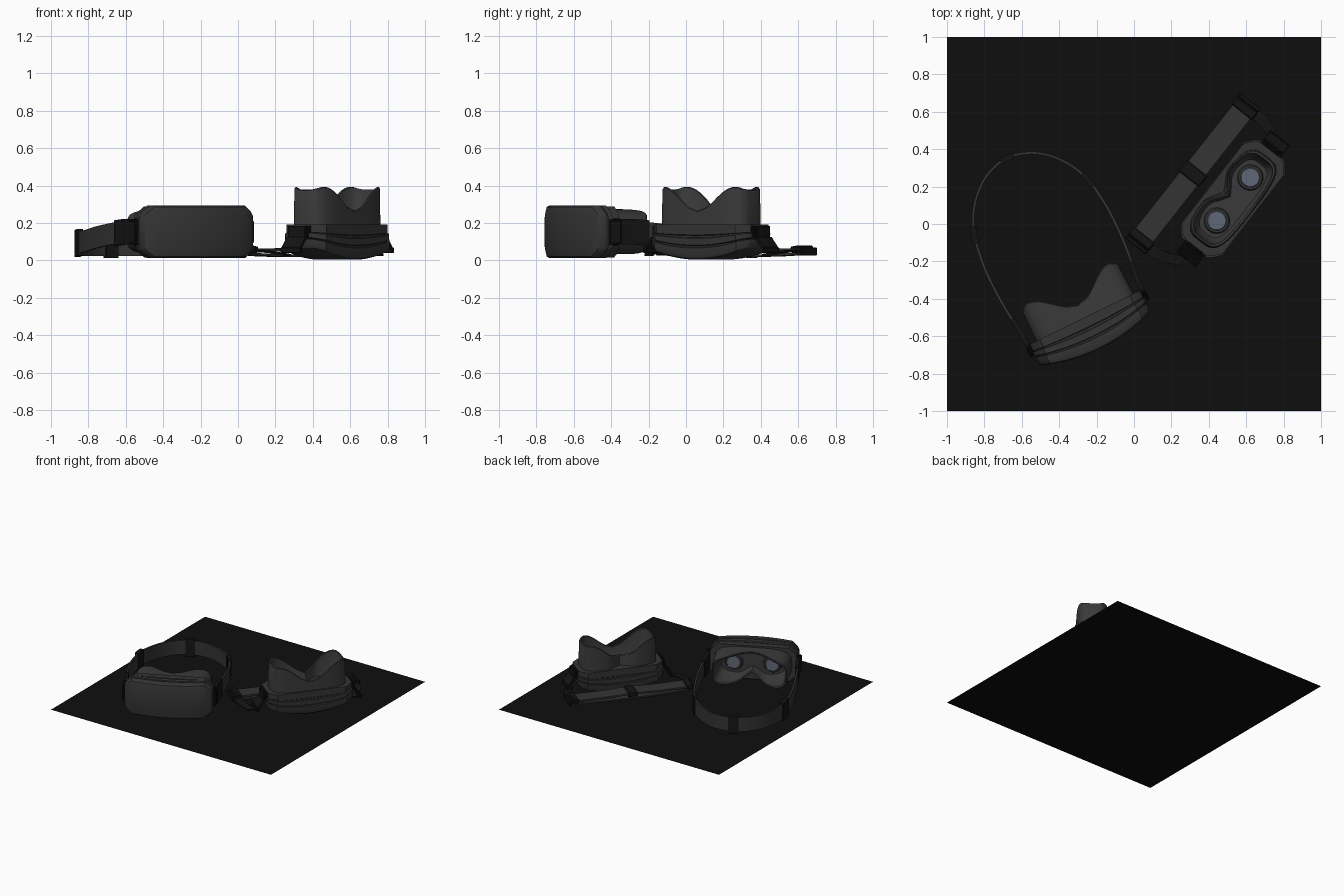
import bpy, bmesh, math
from mathutils import Vector, Matrix

if "Cube" in bpy.data.objects:
    bpy.data.objects.remove(bpy.data.objects["Cube"])


def material(name, rgb):
    m = bpy.data.materials.new(name)
    m.diffuse_color = (*rgb, 1)
    m.use_nodes = True
    m.node_tree.nodes["Principled BSDF"].inputs["Base Color"].default_value = m.diffuse_color
    return m


FLOOR = material("floor black", (0.0045, 0.0045, 0.0045))
SHELL = material("shell grey", (0.036, 0.036, 0.036))
FOAM = material("foam grey", (0.042, 0.042, 0.042))
STRAP = material("strap grey", (0.034, 0.034, 0.034))
BLACK = material("buckle black", (0.007, 0.007, 0.007))
LENS = material("lens glass", (0.12, 0.14, 0.18))


def frame(x, y, z, origin):
    m = Matrix((x, y, z)).transposed().to_4x4()
    m.translation = Vector(origin)
    return m


def finish(bm, name, mat, M):
    bmesh.ops.recalc_face_normals(bm, faces=bm.faces)
    me = bpy.data.meshes.new(name)
    bm.to_mesh(me)
    bm.free()
    me.materials.append(mat)
    ob = bpy.data.objects.new(name, me)
    ob.matrix_world = M
    bpy.context.collection.objects.link(ob)
    return ob


def loft(bm, rings):
    vs = [[bm.verts.new(p) for p in r] for r in rings]
    n = len(vs[0])
    for a, b in zip(vs, vs[1:]):
        for i in range(n):
            bm.faces.new((a[i], a[(i + 1) % n], b[(i + 1) % n], b[i]))
    return vs


def spline(pts, steps=8):
    """Smooth path through the points"""
    P = [Vector(p) for p in pts]
    P = [2 * P[0] - P[1]] + P + [2 * P[-1] - P[-2]]
    out = []
    for i in range(1, len(P) - 2):
        a, b, c, d = P[i - 1:i + 3]
        for k in range(steps):
            t = k / steps
            out.append(0.5 * (2 * b + (c - a) * t + (2 * a - 5 * b + 4 * c - d) * t * t
                              + (3 * b - a - 3 * c + d) * t ** 3))
    return out + [P[-2]]


def ribbon(name, path, half, thick, mat, M, wide=(0, 1, 0)):
    """Flat band along a path; wide is the direction of its width"""
    bm, rings, w = bmesh.new(), [], Vector(wide)
    for i, p in enumerate(path):
        t = path[min(i + 1, len(path) - 1)] - path[max(i - 1, 0)]
        n = t.cross(w).normalized() * thick / 2
        rings.append([p + w * half + n, p - w * half + n, p - w * half - n, p + w * half - n])
    vs = loft(bm, rings)
    bm.faces.new(vs[0])
    bm.faces.new(vs[-1])
    return finish(bm, name, mat, M)


def box(name, c, s, mat, M, tilt=0):
    bm = bmesh.new()
    bmesh.ops.create_cube(bm, size=1)
    bmesh.ops.scale(bm, vec=s, verts=bm.verts)
    bmesh.ops.bevel(bm, geom=bm.edges[:], offset=min(s) * 0.2, segments=1, affect='EDGES')
    T = Matrix.Translation(c) @ Matrix.Rotation(tilt, 4, 'Y')
    bmesh.ops.transform(bm, matrix=T, verts=bm.verts)
    return finish(bm, name, mat, M)


def disc(name, c, r, h, mat, M, top=0.9):
    bm = bmesh.new()
    bmesh.ops.create_cone(bm, cap_ends=True, segments=32, radius1=r, radius2=r * top, depth=h)
    bmesh.ops.translate(bm, vec=c, verts=bm.verts)
    return finish(bm, name, mat, M)


K = 14


def shell_ring(a, b, c, d, bow):
    """Chamfered rectangle, bowed back toward its ends"""
    xs = [-(a - c) + 2 * (a - c) * i / K for i in range(K + 1)]
    side = b - c
    pts = [(x, b) for x in xs] + [(a - c * .25, side + c * .4), (a, side), (a, -side),
                                  (a - c * .25, -side - c * .4)]
    pts += [(x, -b) for x in reversed(xs)] + [(-a + c * .25, -side - c * .4), (-a, -side),
                                              (-a, side), (-a + c * .25, side + c * .4)]
    return [(x, y, d + bow * (x / 0.33) ** 2) for x, y in pts]


def foam_ring(a, b, notch, depth):
    """Rounded face outline with a nose notch; depth is a function of x"""
    out = []
    for i in range(96):
        t = 2 * math.pi * i / 96
        c, s = math.cos(t), math.sin(t)
        x = a * math.copysign(abs(c) ** 0.55, c)
        y = b * math.copysign(abs(s) ** 0.55, s)
        if s < 0:
            y += notch * math.exp(-(x / 0.065) ** 2)
        out.append((x, y, depth(x)))
    return out


def rim(x):
    return 0.262 + 0.128 * math.sin(math.pi / 2 * min(1, abs(x) / 0.24)) ** 2 \
        - 0.025 * max(0, (abs(x) - 0.24) / 0.045) ** 2


def headset(tag, M):
    # layered shell with grooves
    bm = bmesh.new()
    vs = loft(bm, [shell_ring(*s) for s in (
        (.300, .115, .04, .000, .058), (.322, .133, .05, .006, .060), (.330, .140, .055, .022, .060),
        (.332, .140, .055, .062, .048), (.318, .130, .055, .066, .044), (.318, .130, .055, .074, .040),
        (.332, .140, .060, .078, .040), (.334, .140, .060, .114, .028), (.318, .130, .060, .118, .024),
        (.318, .130, .060, .128, .018), (.326, .136, .060, .133, .014), (.326, .136, .060, .187, .0))])
    for r in (vs[0], vs[-1]):
        n = len(r)
        top = r[n - 2:] + r[:K + 3]
        bottom = [r[n - 3]] + [r[n - 4 - i] for i in range(K + 4)]
        for i in range(K + 4):
            f = [top[i], top[i + 1], bottom[i + 1], bottom[i]]
            bm.faces.new(f)
    finish(bm, tag + "_shell", SHELL, M)

    # face foam with curved rim, nose notch and inner funnel
    bm = bmesh.new()
    vs = loft(bm, [foam_ring(.290, .124, .06, lambda x: .18),
                   foam_ring(.286, .122, .075, lambda x: rim(x) - .006),
                   foam_ring(.280, .117, .078, rim),
                   foam_ring(.270, .108, .080, lambda x: rim(x) - .004),
                   foam_ring(.250, .096, .075, lambda x: .215),
                   foam_ring(.235, .088, .070, lambda x: .195)])
    bm.faces.new(vs[-1])
    finish(bm, tag + "_face_foam", FOAM, M)

    # lenses in their rings
    for s in (-1, 1):
        disc(tag + "_lens_ring", (s * .146, 0.003, .201), .070, .014, SHELL, M)
        disc(tag + "_lens", (s * .146, 0.003, .207), .057, .014, LENS, M, 0.85)
        # ribbed strap mount on the side
        for k in range(4):
            box(tag + "_mount_rib", (s * (.325 + .009 * k), 0, .15), (.007, .15 - .012 * k, .06),
                BLACK, M)
        box(tag + "_mount_core", (s * .335, 0, .15), (.04, .09, .04), BLACK, M)


# floor
bm = bmesh.new()
bmesh.ops.create_grid(bm, x_segments=1, y_segments=1, size=1)
finish(bm, "floor", FLOOR, Matrix())

# upright headset, facing front right
a = math.radians(26)
u, v, up = Vector((math.cos(a), math.sin(a), 0)), Vector((-math.sin(a), math.cos(a), 0)), Vector((0, 0, 1))
A = frame(-u, up, v, Vector((-0.28, -0.465, 0.153)) - v * 0.225)
headset("upright", A)

# strap loop behind it
half = [(.340, 0, .16), (.343, 0, .27), (.360, -.012, .40), (.368, -.03, .56), (.362, -.048, .70),
        (.335, -.06, .85), (.28, -.068, .965), (.195, -.07, 1.06), (.10, -.07, 1.115)]
loop = spline(half + [(0, -.07, 1.135)] + [(-x, y, z) for x, y, z in reversed(half)])
n = len(loop)
ribbon("upright_strap", loop[8:n - 8], .058, .014, STRAP, A)
for name, i, j in (("rear_buckle", n // 2 - 3, n // 2 + 4), ("left_buckle", 37, 43),
                   ("right_buckle", n - 43, n - 37)):
    ribbon("upright_" + name, loop[i:j], .071, .032, BLACK, A)
for name, i, j in (("left_clip", 2, 14), ("right_clip", n - 14, n - 2)):
    ribbon("upright_" + name, loop[i:j], .068, .026, BLACK, A)

# headset lying on its front
yb = Vector((0.79, -0.613, 0)).normalized()
B = frame(yb.cross(up), yb, up, (0.53, 0.135, 0.004))
headset("lying", B)
for s in (-1, 1):
    box("lying_clip", (s * .375, 0, .09), (.075, .13, .018), BLACK, B, s * 0.9)
    box("lying_clip_bar", (s * .402, 0, .05), (.018, .135, .03), BLACK, B)

# folded strap lying beside it
e = Vector((0.62, 0.785, 0)).normalized()
S = frame(e, up.cross(e), up, (0.315, 0.27, 0))
top = spline([(-.45, 0, .058), (-.2, 0, .056), (0, 0, .062), (.2, 0, .056), (.45, 0, .058)])
ribbon("folded_strap_top", top, .060, .014, STRAP, S)
low = spline([(-.45, 0, .036), (-.2, 0, .026), (.2, 0, .026), (.45, 0, .036)])
ribbon("folded_strap_under", low, .056, .012, STRAP, S)
box("folded_middle_buckle", (0, 0, .058), (.075, .142, .034), BLACK, S)
for s in (-1, 1):
    box("folded_end_buckle", (s * .445, 0, .06), (.05, .145, .034), BLACK, S, s * -0.15)
    box("folded_end_bar", (s * .485, 0, .048), (.022, .14, .045), BLACK, S)
    # webbing from the folded end to the lying headset
    web = spline([(s * .45, -.04, .045), (s * .455, -.12, .05), (s * .43, -.19, .04), (s * .40, -.25, .03)], 4)
    ribbon("lying_webbing", web, .03, .010, BLACK, S, (1, 0, 0))

# smooth shading with sharp creases
for ob in bpy.context.scene.objects:
    ob.select_set(True)
    bpy.context.view_layer.objects.active = ob
bpy.ops.object.shade_smooth_by_angle(angle=math.radians(32))
